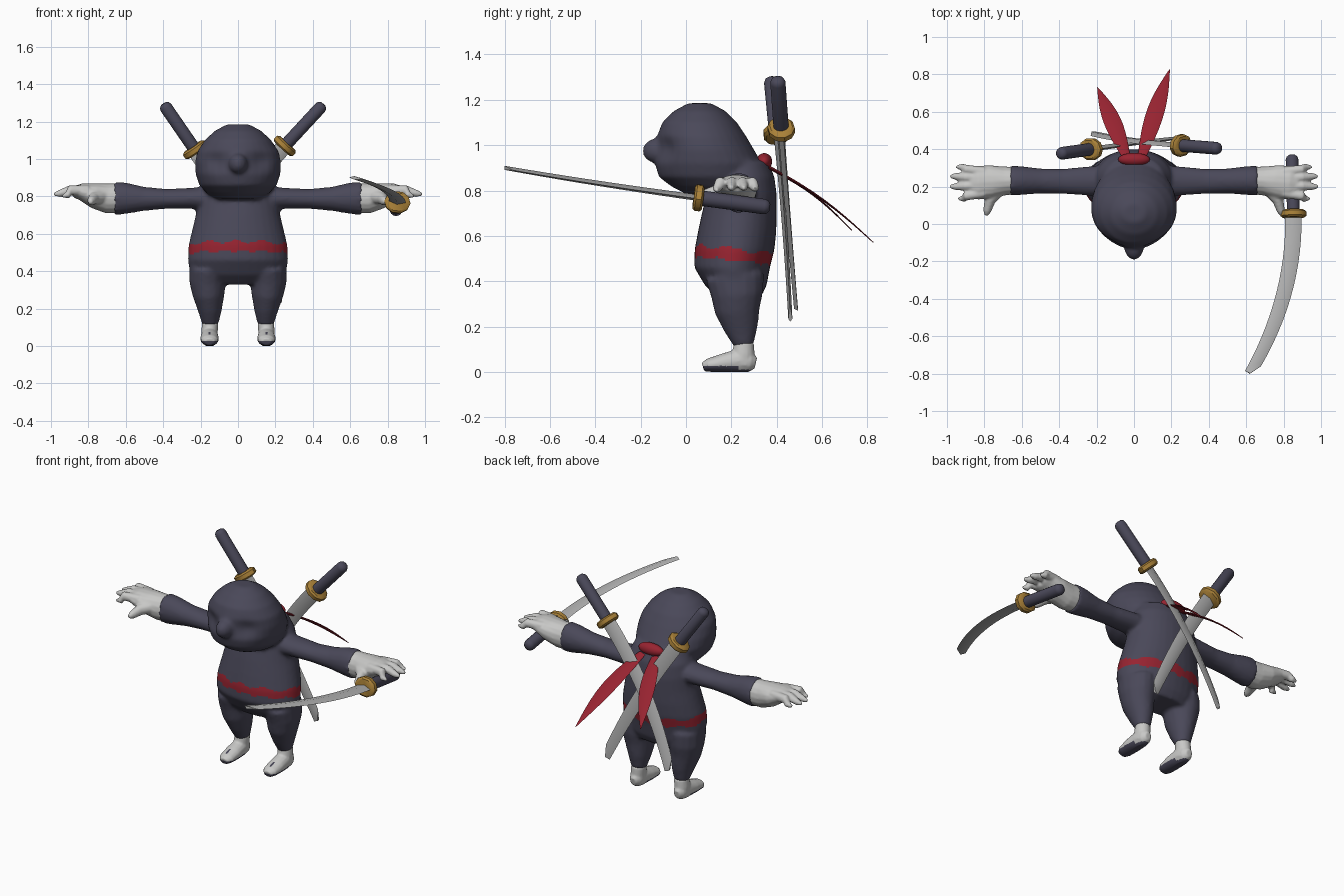
import bpy, bmesh, math
from mathutils import Vector

cube = bpy.data.objects.get("Cube")
if cube:
    bpy.data.objects.remove(cube)


def material(name, r, g, b):
    m = bpy.data.materials.new(name)
    m.use_nodes = True
    m.diffuse_color = (r, g, b, 1)
    node = m.node_tree.nodes["Principled BSDF"]
    node.inputs["Base Color"].default_value = (r, g, b, 1)
    node.inputs["Roughness"].default_value = 0.7
    return m


CLOTH = material("dark cloth", 0.068, 0.065, 0.1)
RED = material("red cloth", 0.31, 0.017, 0.03)
SKIN = material("pale grey", 0.58, 0.58, 0.57)
STEEL = material("steel grey", 0.45, 0.45, 0.45)
GOLD = material("gold", 0.4, 0.22, 0.04)


def loft(bm, rings):
    """Skin a list of rings of points and close both ends."""
    loops = [[bm.verts.new(p) for p in ring] for ring in rings]
    n = len(loops[0])
    for a, b in zip(loops, loops[1:]):
        for i in range(n):
            j = (i + 1) % n
            bm.faces.new((a[i], a[j], b[j], b[i]))
    bm.faces.new(loops[0][::-1])
    bm.faces.new(loops[-1])


def ellipse(c, u, v, n):
    return [c + u * math.cos(math.tau * i / n) + v * math.sin(math.tau * i / n)
            for i in range(n)]


def sweep(bm, points, radii, normal=(0, 0, 1), n=16, tip_cut=0):
    """Elliptic tube along points; radii are (across, along the normal)."""
    pts = [Vector(p) for p in points]
    rings = []
    for i, p in enumerate(pts):
        t = (pts[min(i + 1, len(pts) - 1)] - pts[max(i - 1, 0)]).normalized()
        w = Vector(normal).cross(t).normalized()
        rw, rn = radii[i]
        rings.append(ellipse(p, w * rw, t.cross(w) * rn, n))
    rings[-1][0] -= t * tip_cut
    loft(bm, rings)


def stack(bm, rows, n=32):
    """Rings stacked in z from rows of (z, front y, back y, half width)."""
    loft(bm, [ellipse(Vector((0, (f + b) / 2, z)), Vector((w, 0, 0)),
                      Vector((0, (b - f) / 2, 0)), n) for z, f, b, w in rows])


def ball(bm, centre, radii):
    vs = bmesh.ops.create_uvsphere(bm, u_segments=24, v_segments=14, radius=1)["verts"]
    for v in vs:
        v.co = Vector(centre) + Vector(a * b for a, b in zip(v.co, radii))


def finish(bm, name, mats, voxel=0, smooth=5):
    """Make the object; a voxel size fuses its parts into one smooth skin."""
    bmesh.ops.recalc_face_normals(bm, faces=bm.faces[:])
    me = bpy.data.meshes.new(name)
    bm.to_mesh(me)
    bm.free()
    ob = bpy.data.objects.new(name, me)
    bpy.context.collection.objects.link(ob)
    if voxel:
        r = ob.modifiers.new("fuse", 'REMESH')
        r.mode = 'VOXEL'
        r.voxel_size = voxel
        s = ob.modifiers.new("soften", 'SMOOTH')
        s.factor, s.iterations = 0.5, smooth
        dg = bpy.context.evaluated_depsgraph_get()
        fused = bpy.data.meshes.new_from_object(ob.evaluated_get(dg))
        ob.modifiers.clear()
        ob.data = fused
    ob.data.materials.clear()
    for m in mats:
        ob.data.materials.append(m)
    bpy.ops.object.select_all(action='DESELECT')
    ob.select_set(True)
    bpy.context.view_layer.objects.active = ob
    bpy.ops.object.shade_smooth_by_angle(angle=math.radians(80 if voxel else 40))
    return ob


# Body: torso, head, nose, legs and sleeves
bm = bmesh.new()
stack(bm, [(.33, .14, .33, .2), (.38, .085, .355, .255), (.46, .037, .37, .268),
           (.54, .038, .39, .264), (.62, .053, .398, .245), (.7, .07, .4, .226),
           (.78, .09, .4, .215), (.86, .1, .39, .2), (.93, .12, .36, .16)])
stack(bm, [(.785, 0, .28, .11), (.815, -.06, .31, .165), (.86, -.12, .33, .207),
           (.92, -.137, .335, .227), (.98, -.132, .3, .23), (1.04, -.127, .265, .218),
           (1.1, -.105, .225, .178), (1.15, -.055, .175, .125), (1.185, .01, .11, .06)])
ball(bm, (0, -.13, .975), (.052, .062, .054))
for s in (-1, 1):
    sweep(bm, [(s * .16, .215, .42), (s * .162, .225, .34), (s * .157, .226, .27),
               (s * .15, .243, .19), (s * .148, .256, .115)],
          [(.1, .13), (.098, .115), (.085, .1), (.064, .075), (.043, .043)],
          normal=(0, 1, 0))
    sweep(bm, [(s * .1, .23, .79), (s * .25, .23, .79), (s * .38, .228, .787),
               (s * .5, .23, .787), (s * .6, .232, .79), (s * .66, .232, .79)],
          [(.085, .07), (.078, .056), (.067, .053), (.067, .064), (.077, .084),
           (.08, .09)])
body = finish(bm, "body", [CLOTH, RED], voxel=.011)

# Sunken eye area, then the painted belt
for v in body.data.vertices:
    if v.co.y < .1:
        dx, dz = (abs(v.co.x) - .12) / .06, (v.co.z - .985) / .05
        v.co.y += .025 * math.exp(-dx * dx - dz * dz)
for p in body.data.polygons:
    x, y, z = p.center
    a = math.atan2(x, y - .21)
    middle = .535 - .1 * (y - .04)
    low = middle - .026 + .007 * math.sin(11 * a)
    high = middle + .024 + .009 * math.sin(8 * a + 1)
    p.material_index = int(low < z < high)

# Hands with spread fingers
for s, side in ((1, "left"), (-1, "right")):
    bm = bmesh.new()
    sweep(bm, [(s * .645, .232, .79), (s * .7, .23, .79), (s * .77, .225, .805),
               (s * .84, .22, .825), (s * .88, .22, .825)],
          [(.074, .08), (.078, .08), (.09, .068), (.09, .045), (.07, .03)])
    for root, tip, z in ((.28, .305, .81), (.245, .255, .815),
                         (.205, .2, .815), (.165, .135, .805)):
        reach = .99 - 6 * (tip - .225) ** 2
        sweep(bm, [(s * .8, root, .83), (s * .9, (root + tip) / 2, .833),
                   (s * (reach - .03), tip, z), (s * reach, tip, z - .004)],
              [(.026, .03), (.025, .027), (.019, .019), (.008, .008)], n=10)
    sweep(bm, [(s * .72, .19, .8), (s * .77, .13, .79), (s * .785, .07, .775),
               (s * .79, .045, .77)],
          [(.04, .04), (.032, .034), (.022, .025), (.01, .012)], n=10)
    finish(bm, side + "_hand", [SKIN], voxel=.007, smooth=3)

# Feet: pale uppers with dark soles and a toe split
for s, side in ((1, "left"), (-1, "right")):
    bm = bmesh.new()
    x = s * .152
    sweep(bm, [(x, .075, .022), (x, .1, .03), (x, .165, .04), (x, .24, .05),
               (x, .285, .045), (x, .308, .04)],
          [(.026, .02), (.045, .03), (.05, .042), (.046, .055), (.038, .045),
           (.02, .025)])
    sweep(bm, [(x, .245, .03), (x, .253, .08), (s * .148, .256, .13)],
          [(.044, .055), (.044, .05), (.044, .044)], normal=(0, 1, 0))
    foot = finish(bm, side + "_foot", [SKIN, CLOTH], voxel=.006, smooth=3)
    for v in foot.data.vertices:
        v.co.z = max(v.co.z, 0)
    for p in foot.data.polygons:
        c = p.center
        sole = c.z < (.027 if c.y < .23 else .01)
        split = abs(c.x - x) < .007 and .1 < c.y < .14 and c.z > .04
        p.material_index = int(sole or split)


# Swords: handle, guard and curved blade
def sword(name, end, guard, tip, normal):
    end, guard, tip = Vector(end), Vector(guard), Vector(tip)
    d = (guard - end).normalized()
    r = .034
    bm = bmesh.new()
    sweep(bm, [end - d * .025, end - d * .015, end, guard],
          [(r * .45, r * .45), (r * .85, r * .85), (r, r), (r, r)], normal)
    finish(bm, name + "_handle", [CLOTH])
    bm = bmesh.new()
    sweep(bm, [guard + d * k for k in (-.021, -.012, .012, .021)],
          [(.058, .05), (.07, .06), (.07, .06), (.058, .05)], normal, n=10)
    finish(bm, name + "_guard", [GOLD])
    bend = guard + d * (tip - guard).length * .5
    steps = [i / 14 for i in range(15)]
    path = [guard * (1 - t) ** 2 + bend * 2 * t * (1 - t) + tip * t * t for t in steps]
    bm = bmesh.new()
    sweep(bm, path, [(.044 - .014 * t ** 2, .014 - .005 * t) for t in steps],
          normal, n=4, tip_cut=.06)
    finish(bm, name + "_blade", [STEEL])


sword("held_sword", (.845, .345, .729), (.852, .055, .768), (.62, -.8, .9), (.1, .1, 1))
sword("right_back_sword", (-.385, .378, 1.275), (-.23, .4, 1.05), (.235, .46, .235),
      (0, -1, 0))
sword("left_back_sword", (.44, .405, 1.275), (.25, .42, 1.07), (-.225, .485, .28),
      (-.3, 1, 0))

# Headband knot and its two tails
bm = bmesh.new()
ball(bm, (0, .345, .928), (.085, .035, .037))
finish(bm, "headband_knot", [RED])
for side, root, tip in (("left", (.045, .37, .9), (.19, .825, .572)),
                        ("right", (-.045, .37, .9), (-.195, .73, .625))):
    root, tip = Vector(root), Vector(tip)
    steps = [i / 10 for i in range(11)]
    path = [root.lerp(tip, t) + Vector((0, .01, .02)) * math.sin(math.pi * t)
            for t in steps]
    bm = bmesh.new()
    sweep(bm, path, [(.022 * (1 - t) + .034 * math.sin(math.pi * t) + .002,
                      .008 - .006 * t) for t in steps], (0, .6, .8), n=8)
    finish(bm, side + "_headband_tail", [RED])
